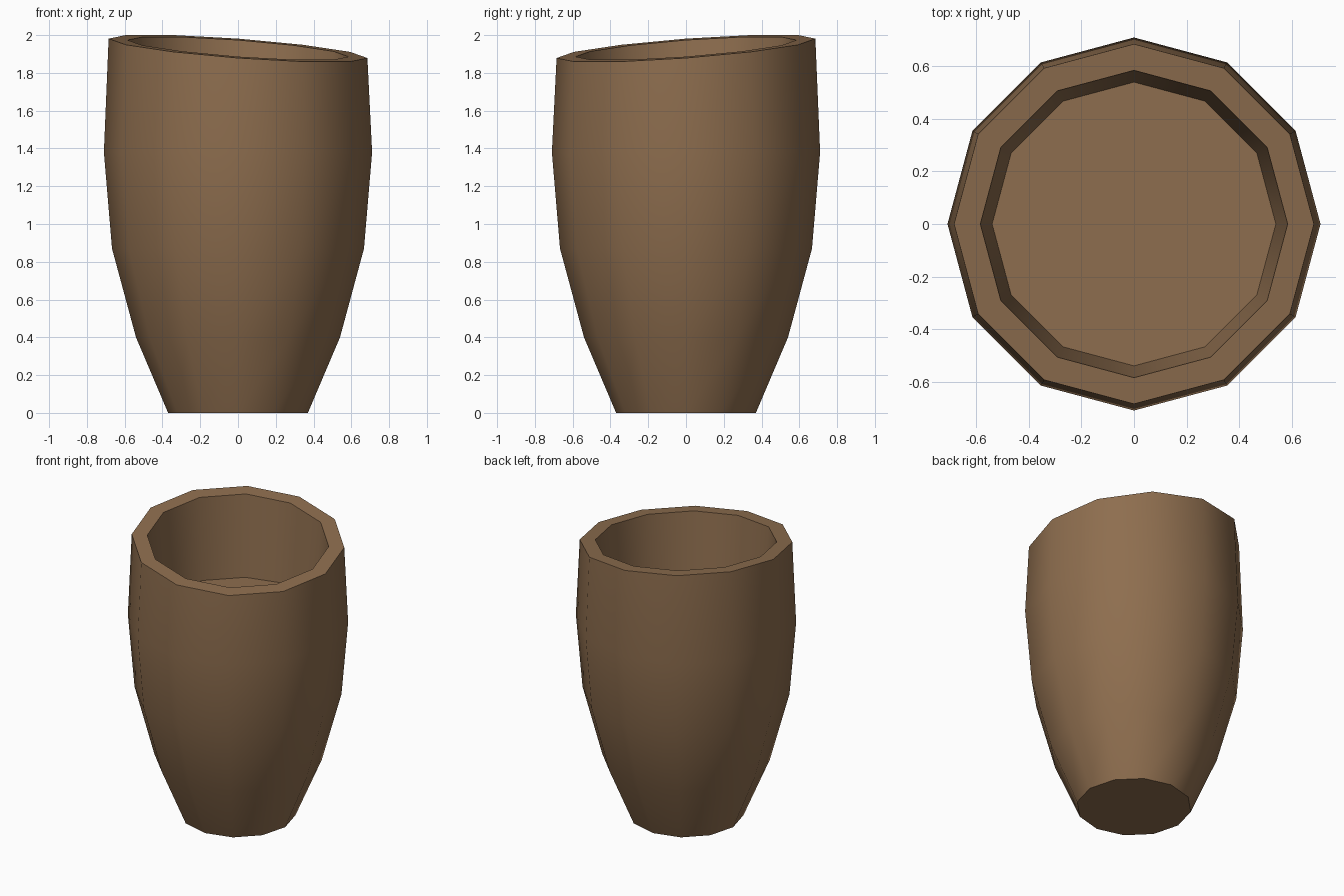
import bpy, bmesh, math

if "Cube" in bpy.data.objects:
    bpy.data.objects.remove(bpy.data.objects["Cube"])

SIDES = 12
TILT = 0.075  # rim slope along (-x, +y)

# (radius, height, tilted with the rim)
PROFILE = [
    (0.37, 0.00, False),   # foot
    (0.54, 0.40, False),
    (0.667, 0.87, False),
    (0.71, 1.38, False),   # widest belt
    (0.685, 1.93, True),   # outer lip
    (0.585, 1.93, True),   # inner lip
    (0.54, 1.42, False),   # inner floor edge
]

clay = bpy.data.materials.new("brown clay")
clay.diffuse_color = (0.27, 0.155, 0.077, 1)
clay.use_nodes = True
clay.node_tree.nodes["Principled BSDF"].inputs["Base Color"].default_value = clay.diffuse_color


def ring(bm, r, z, tilted):
    verts = []
    for i in range(SIDES):
        a = 2 * math.pi * i / SIDES
        x, y = r * math.cos(a), r * math.sin(a)
        verts.append(bm.verts.new((x, y, z + (TILT * (y - x) if tilted else 0))))
    return verts


# Cup wall, lip and inner wall as one lathe of twelve sides
bm = bmesh.new()
rings = [ring(bm, *p) for p in PROFILE]
for low, high in zip(rings, rings[1:]):
    for i in range(SIDES):
        j = (i + 1) % SIDES
        bm.faces.new((low[i], low[j], high[j], high[i]))

# Underside and inner floor
bm.faces.new(rings[0][::-1])
bm.faces.new(rings[-1])
bmesh.ops.recalc_face_normals(bm, faces=bm.faces)

mesh = bpy.data.meshes.new("cup")
bm.to_mesh(mesh)
bm.free()
mesh.materials.append(clay)
cup = bpy.data.objects.new("cup", mesh)
bpy.context.collection.objects.link(cup)

# Rounded sides with crisp lip and foot
bpy.context.view_layer.objects.active = cup
cup.select_set(True)
bpy.ops.object.shade_smooth_by_angle(angle=math.radians(40))
